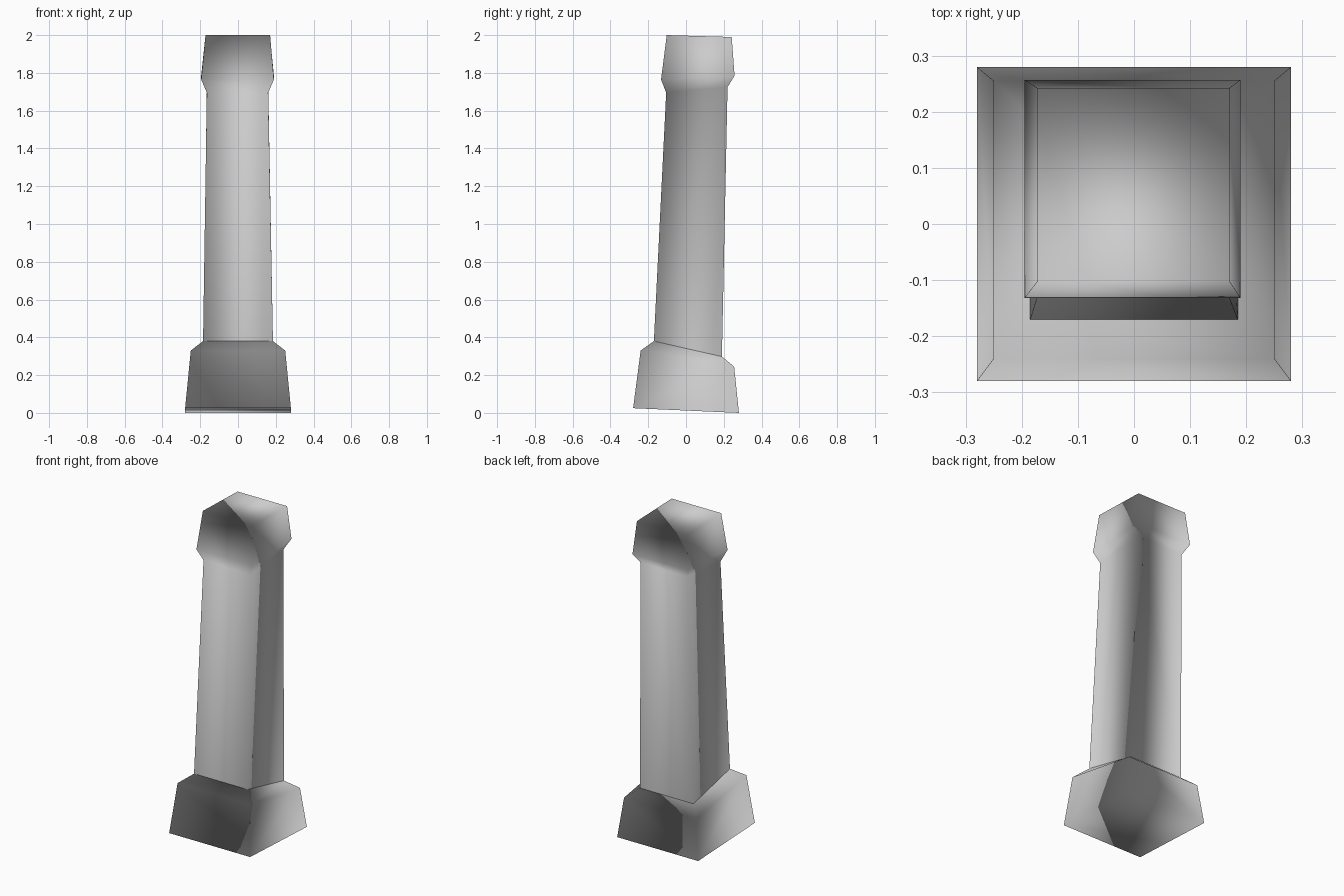
import bpy, bmesh

cube = bpy.data.objects.get("Cube")
if cube:
    bpy.data.objects.remove(cube, do_unlink=True)

stone = bpy.data.materials.new("light_grey_stone")
stone.use_nodes = True
grey = (0.6, 0.6, 0.6, 1.0)
stone.diffuse_color = grey
stone.node_tree.nodes["Principled BSDF"].inputs["Base Color"].default_value = grey


def loft(name, rings):
    """Loft four-sided rings: (x0, x1, y0, y1, z at front, z at back, facing).
    Facing 1 or -1 closes the ring with a plate facing up or down."""
    bm = bmesh.new()
    loops = []
    for x0, x1, y0, y1, zf, zb, facing in rings:
        corners = [(x0, y0, zf), (x1, y0, zf), (x1, y1, zb), (x0, y1, zb)]
        loop = [bm.verts.new(c) for c in corners]
        if facing:
            bm.faces.new(loop[::facing])
        loops.append(loop)
    # Front and back sides wind the other way, which gives the twisted soft shading
    for low, high in zip(loops, loops[1:]):
        for i in range(4):
            j = (i + 1) % 4
            side = (low[i], low[j], high[j], high[i])
            bm.faces.new(side if i % 2 else side[::-1])
    for face in bm.faces:
        face.smooth = True
    mesh = bpy.data.meshes.new(name)
    bm.to_mesh(mesh)
    bm.free()
    mesh.materials.append(stone)
    obj = bpy.data.objects.new(name, mesh)
    bpy.context.collection.objects.link(obj)


# Tapered foot with a sloping shoulder
loft("base", [
    (-0.28, 0.28, -0.28, 0.28, 0.025, 0.0, 1),
    (-0.25, 0.25, -0.24, 0.255, 0.33, 0.245, 1),
    (-0.185, 0.185, -0.17, 0.19, 0.38, 0.298, 1),
])

# Leaning shaft flaring into the capital
loft("shaft_and_capital", [
    (-0.185, 0.185, -0.17, 0.19, 0.38, 0.298, 0),
    (-0.165, 0.16, -0.105, 0.22, 1.695, 1.725, -1),
    (-0.195, 0.19, -0.132, 0.257, 1.765, 1.785, 0),
    (-0.172, 0.17, -0.102, 0.242, 2.0, 1.99, 1),
])
